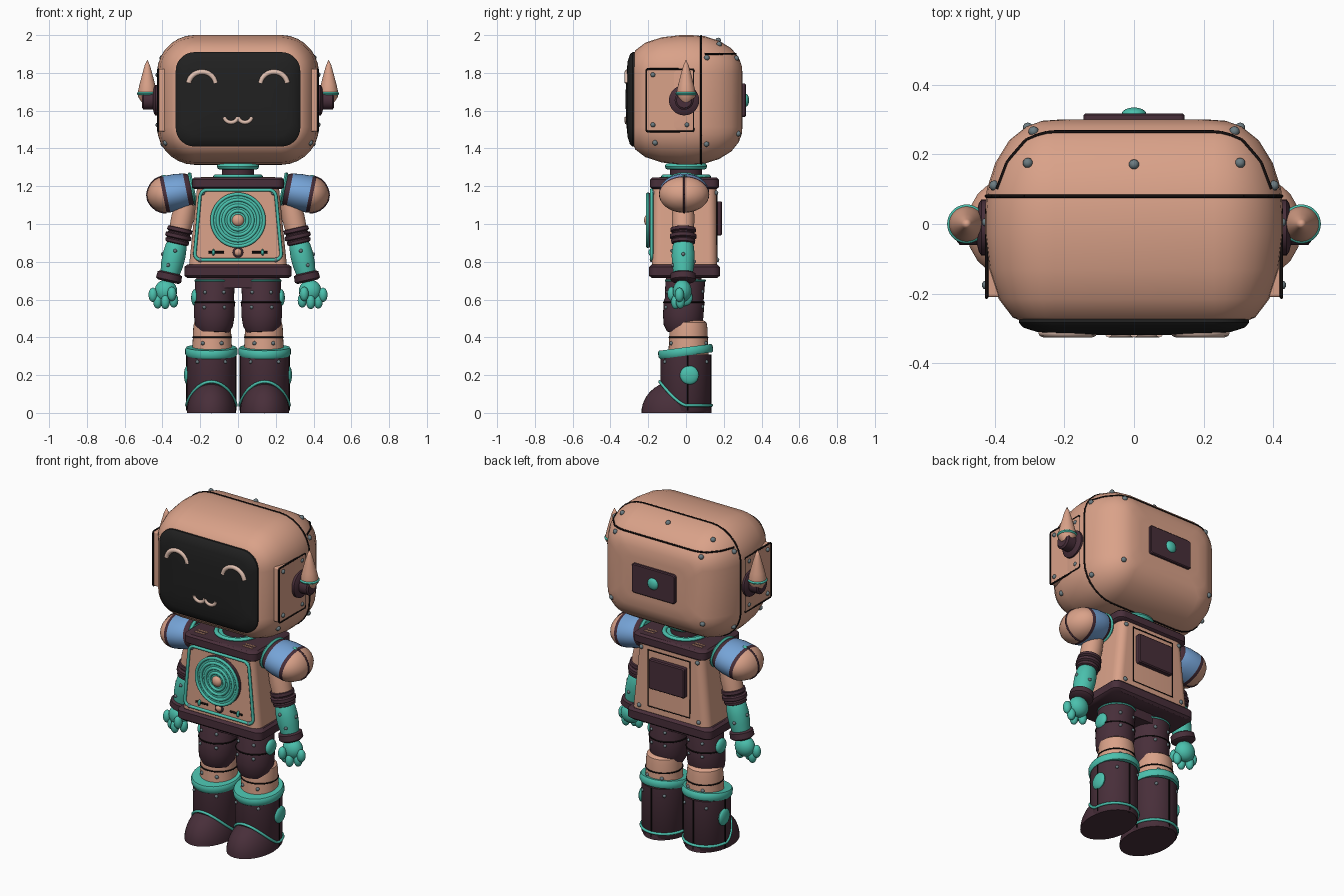
import bpy, bmesh
from math import sin, cos, pi, radians
from mathutils import Vector
from mathutils.bvhtree import BVHTree

if "Cube" in bpy.data.objects:
    bpy.data.objects.remove(bpy.data.objects["Cube"])


def material(name, *rgb):
    m = bpy.data.materials.new(name)
    m.use_nodes = True
    m.diffuse_color = (*rgb, 1)
    m.node_tree.nodes["Principled BSDF"].inputs["Base Color"].default_value = (*rgb, 1)
    return m


COPPER = material("copper", .70, .36, .25)
PLUM = material("plum", .065, .028, .042)
TEAL = material("teal", .07, .53, .42)
BLACK = material("screen black", .015, .015, .015)
BLUE = material("blue", .18, .37, .68)
CREAM = material("cream", .74, .52, .43)
STEEL = material("steel", .15, .2, .22)
SEAM = material("seam", .006, .004, .004)


def finish(name, bm, mats):
    bmesh.ops.remove_doubles(bm, verts=bm.verts, dist=1e-5)
    bmesh.ops.recalc_face_normals(bm, faces=bm.faces)
    me = bpy.data.meshes.new(name)
    bm.to_mesh(me)
    bm.free()
    for m in mats:
        me.materials.append(m)
    me.shade_smooth()
    me.set_sharp_from_angle(angle=radians(38))
    ob = bpy.data.objects.new(name, me)
    bpy.context.collection.objects.link(ob)
    return ob


def skin(name, rings, mats):
    """Bridge rings of points; one material, or one per band."""
    bm = bmesh.new()
    loops = [[bm.verts.new(p) for p in ring] for ring in rings]
    n = len(loops[0])
    for k, (a, b) in enumerate(zip(loops, loops[1:])):
        for i in range(n):
            f = bm.faces.new((a[i], a[(i + 1) % n], b[(i + 1) % n], b[i]))
            f.material_index = k if len(mats) > 1 else 0
    bm.faces.new(loops[0])
    bm.faces.new(loops[-1]).material_index = len(mats) - 1
    return finish(name, bm, mats)


def lathe(name, rows, origin, axis, *mats, su=1, sv=1, seg=36):
    """Turn (radius, distance) rows round an axis."""
    d = Vector(axis).normalized()
    v = Vector((0, 0, 1)) if abs(d.y) > .9 else Vector((0, 1, 0))
    u = v.cross(d).normalized()
    v = d.cross(u)
    turn = [2 * pi * i / seg for i in range(seg)]
    return skin(name, [[Vector(origin) + d * t + u * (r * su * cos(a)) + v * (r * sv * sin(a))
                        for a in turn] for r, t in rows], mats)


def rounded(a, b, r, n=7):
    return [(sx * (a - r) + r * cos(q + i * pi / 2 / n), sy * (b - r) + r * sin(q + i * pi / 2 / n))
            for sx, sy, q in ((1, 1, 0), (-1, 1, pi / 2), (-1, -1, pi), (1, -1, 1.5 * pi))
            for i in range(n + 1)]


def loft(name, rows, axis, centre, mat):
    """Stack rounded rectangles (half a, half b, radius, position) along an axis."""
    c = Vector(centre)
    put = {"x": lambda a, b, t: (t, a, b), "y": lambda a, b, t: (a, t, b), "z": lambda a, b, t: (a, b, t)}[axis]
    return skin(name, [[c + Vector(put(a, b, t)) for a, b in rounded(*row[:3])
                        for t in row[3:]] for row in rows], [mat])


def tube(name, lines, r, mat, closed=False):
    cu = bpy.data.curves.new(name, "CURVE")
    cu.dimensions = "3D"
    cu.bevel_depth, cu.bevel_resolution, cu.use_fill_caps = r, 2, True
    for line in lines:
        sp = cu.splines.new("POLY")
        sp.points.add(len(line) - 1)
        for p, co in zip(sp.points, line):
            p.co = (*co, 1)
        sp.use_cyclic_u = closed
    cu.materials.append(mat)
    ob = bpy.data.objects.new(name, cu)
    bpy.context.collection.objects.link(ob)
    return ob


def seam(name, ob, co, normal, keep=lambda p: True, r=.004, mat=SEAM):
    """Draw a thin line where a plane cuts a part."""
    bm = bmesh.new()
    bm.from_mesh(ob.data)
    cut = bmesh.ops.bisect_plane(bm, geom=bm.verts[:] + bm.edges[:] + bm.faces[:],
                                 plane_co=co, plane_no=normal)["geom_cut"]
    lines = [[v.co.copy() for v in e.verts] for e in cut if isinstance(e, bmesh.types.BMEdge)]
    bm.free()
    tube(name, [l for l in lines if keep((l[0] + l[1]) / 2)], r, mat)


def rivets(name, ob, points, r=.013, mat=STEEL):
    tree = BVHTree.FromPolygons([v.co for v in ob.data.vertices], [p.vertices for p in ob.data.polygons])
    bm = bmesh.new()
    for p in points:
        ball = bmesh.ops.create_icosphere(bm, subdivisions=2, radius=r)["verts"]
        bmesh.ops.translate(bm, verts=ball, vec=tree.find_nearest(Vector(p))[0])
    finish(name, bm, [mat])


def blob(name, centre, size, mat, axis=(0, 0, 1)):
    rows = [(cos(a), size[2] * sin(a)) for a in (pi * (i / 12 - .5) for i in range(13))]
    return lathe(name, rows, centre, axis, mat, su=size[0], sv=size[1], seg=24)


def ring(name, centre, axis, R, r, mat, sv=1):
    rows = [(R + r * cos(a), r * sin(a)) for a in (2 * pi * i / 10 for i in range(11))]
    return lathe(name, [(R - r, 0)] + rows + [(R - r, 0)], centre, axis, mat, sv=sv)


# Head shell, with its inset growing to front and back
profile = ((.11, -.28), (.08, -.268), (.04, -.215), (.012, -.13), (0, -.03), (0, .03), (.006, .1),
           (.03, .175), (.07, .24), (.12, .28), (.165, .296), (.22, .3))
head = loft("head", [(.428 - d, .343 - d, max(.07, .2 - d), y) for d, y in profile], "y", (0, 0, 1.657), COPPER)
seam("head_ring_seam", head, (0, .08, 0), (0, 1, 0), r=.005)
seam("head_rear_seam", head, (0, 0, 1.9), (0, 0, 1), lambda p: p.y > .08, r=.005)
spots = [(0, .18, 2)]
for s in (1, -1):
    spots += [(s * x, y, z) for x, y, z in ((.31, .18, 1.96), (.29, .27, 1.88), (.4, .11, 1.88),
                                            (.4, .11, 1.42), (.3, .27, 1.48), (.4, -.17, 1.42))]
rivets("head_rivets", head, spots, .015)

# Face screen, eyes and mouth
loft("face_screen", [(.33 - d, .25 - d, .1 - d * .3, y) for d, y in
                     ((0, -.25), (0, -.283), (.012, -.297), (.05, -.309), (.12, -.316), (.2, -.319))],
     "y", (0, 0, 1.66), BLACK)
arc = [radians(8 + 164 * i / 14) for i in range(15)]
tube("eyes", [[(x + .072 * cos(a), -.311, 1.737 + .068 * sin(a)) for a in arc] for x in (-.19, .19)], .014, CREAM)
tube("mouth", [[(x + .036 * cos(a), -.314, 1.57 - .032 * sin(a)) for a in arc] for x in (-.037, .037)], .011, CREAM)

# Rear head plate and button
loft("head_back_plate", [(.145, .088, .015, .28), (.145, .088, .015, .312), (.14, .083, .012, .317)],
     "y", (0, 0, 1.655), PLUM)
blob("head_back_button", (0, .316, 1.655), (.035, .035, .018), TEAL, (0, 1, 0))

# Neck
lathe("neck", [(.085, 1.23), (.085, 1.33)], (0, 0, 0), (0, 0, 1), PLUM)
ring("neck_upper_ring", (0, 0, 1.305), (0, 0, 1), .095, .017, TEAL)
ring("neck_lower_ring", (0, 0, 1.25), (0, 0, 1), .12, .012, TEAL)

# Torso, collar and belt
mid = (0, -.008, 0)
torso = loft("torso", [(.262, .172, .045, .75), (.215, .168, .045, 1.21)], "z", mid, COPPER)
loft("collar", [(.232, .17, .04, 1.185), (.243, .182, .04, 1.195), (.243, .182, .04, 1.235), (.232, .17, .04, 1.246)],
     "z", mid, PLUM)
loft("belt", [(.27, .175, .04, .715), (.284, .188, .04, .727), (.284, .188, .04, .772), (.27, .175, .04, .785)],
     "z", mid, PLUM)
for k, (x, y) in enumerate(((x, y) for x in (-.16, .16) for y in (-.135, -.11, .095, .12))):
    loft(f"collar_vent_{k}", [(.035, .006, .005, 1.243), (.035, .006, .005, 1.25)], "z", (x, y, 0), COPPER)
rivets("torso_rivets", torso, [(s * x, y, z) for s in (1, -1) for y in (-.18, .165)
                               for x, z in ((.2, .81), (.19, 1.165))])

# Chest frame, narrowing upward
tube("chest_frame", [[(a * (1 - .42 * b), -.182, .995 + b) for a, b in rounded(.215, .185, .035)]], .009, TEAL, True)

# Chest speaker
front = (0, -1, 0)
lathe("speaker", [(.145, .165), (.145, .195), (.138, .2)], (0, 0, 1.02), front, PLUM)
for k, R in enumerate((.138, .108, .078, .05)):
    ring(f"speaker_ring_{k}", (0, -.202, 1.02), front, R, .009, TEAL)
blob("speaker_centre", (0, -.2, 1.02), (.032, .032, .022), COPPER, front)

# Chest controls
for s in (1, -1):
    tube("slider_slot", [[(s * .075, -.181, .85), (s * .155, -.181, .85)]], .006, SEAM)
    blob("slider_knob", (s * .13, -.185, .85), (.008, .018, .014), TEAL, front)
ring("chest_button_rim", (0, -.181, .85), front, .022, .006, PLUM)
blob("chest_button", (0, -.181, .85), (.021, .021, .018), COPPER, front)

# Back panel
loft("back_panel", [(.12, .09, .01, .15), (.12, .09, .01, .185), (.114, .084, .008, .191)], "y", (0, 0, 1.03), PLUM)
tube("back_seam", [[(x, .163, z) for x, z in ((.14, .82), (.14, 1.16), (-.14, 1.16), (-.14, .82))]], .004, SEAM, True)

# Hips
loft("hips", [(.19, .09, .06, .66), (.19, .09, .06, .73)], "z", mid, PLUM)

for s, side in ((1, "left"), (-1, "right")):
    out = (s, 0, 0)

    # Side plate of the head
    plate = loft(side + "_side_plate", [(.125, .165, .008, s * .375), (.125, .165, .008, s * .424)],
                 "x", (0, -.085, 1.655), COPPER)
    tube(side + "_plate_seam", [[(s * .423, -.085 + a, 1.655 + b) for a, b in rounded(.125, .165, .008)]],
         .005, SEAM, True)
    rivets(side + "_plate_rivets", plate, [(s * .43, y, z) for y in (-.175, .005) for z in (1.525, 1.79)])

    # Ear pod and horn
    lathe(side + "_ear_pod", [(.08, .41), (.08, .438), (.07, .445), (.05, .45), (.05, .5), (.04, .508)],
          (0, -.01, 1.655), out, PLUM)
    lathe(side + "_horn", [(.03, 1.645), (.05, 1.675), (.05, 1.7), (.041, 1.74), (.028, 1.79), (.014, 1.84), (0, 1.87)],
          (s * .48, 0, 0), (0, 0, 1), COPPER)
    ring(side + "_horn_ring", (s * .48, 0, 1.69), (0, 0, 1), .048, .008, TEAL)

    # Shoulder pad, banded along its sloping axis
    slope, root = (s, 0, -.2), (s * .24, -.01, 1.185)
    pad = lathe(side + "_shoulder", [(.075, 0), (.085, .015), (.091, .035), (.097, .08), (.098, .14), (.096, .16),
                                     (.088, .185), (.072, .21), (.045, .232), (.02, .242), (0, .245)],
                root, slope, PLUM, PLUM, BLUE, BLUE, PLUM, *[COPPER] * 5, sv=1.36)
    ring(side + "_shoulder_ring", root, slope, .08, .01, TEAL, 1.3)
    seam(side + "_shoulder_seam", pad, (0, -.01, 0), (0, 1, 0), lambda p: p.x * s > .38, .005, PLUM)
    blob(side + "_shoulder_button", (s * .39, -.01, 1.247), (.018, .018, .012), TEAL)

    # Arm, all along one line
    down, top = (s * .22, 0, -.975), (s * .285, -.015, 1.07)
    lathe(side + "_upper_arm", [(.055, -.04), (.06, .04), (.056, .13)], top, down, COPPER)
    lathe(side + "_elbow", [(.05, .09), (.066, .095), (.068, .112), (.058, .118), (.058, .124), (.07, .13), (.07, .148),
                            (.058, .154), (.064, .16), (.062, .175), (.05, .18)], top, down, PLUM)
    forearm = lathe(side + "_forearm", [(.05, .175), (.056, .19), (.061, .24), (.059, .29), (.05, .35)], top, down, TEAL)
    lathe(side + "_cuff", [(.052, .335), (.066, .342), (.068, .375), (.055, .385)], top, down, PLUM)
    rivets(side + "_forearm_rivets", forearm, [(s * x, y, z) for x, y, z in
                                               ((.33, -.1, .86), (.38, -.1, .78), (.45, -.01, .85), (.36, .1, .8))], .01)

    # Hand
    blob(side + "_palm", (s * .382, -.02, .645), (.06, .05, .06), TEAL)
    for k, (x, y, z) in enumerate(((.34, -.035, .595), (.385, -.055, .587), (.425, -.03, .59), (.45, -.035, .625),
                                   (.35, -.075, .63))):
        blob(f"{side}_finger_{k}", (s * x, y, z), (.024, .024, .038), TEAL)

    # Thigh
    hip = (s * .122, -.003, .71)
    thigh = lathe(side + "_thigh", [(.1, 0), (.105, .01), (.103, .11), (.108, .125), (.107, .2), (.1, .25), (.08, .285)],
                  hip, (s * .02, -.06, -1), PLUM)
    ring(side + "_hip_ring", (s * .122, -.003, .7), (0, 0, 1), .103, .006, TEAL)
    seam(side + "_thigh_seam", thigh, (0, 0, .585), (0, 0, 1))
    blob(side + "_hip_disc", (s * .228, -.01, .61), (.045, .045, .02), TEAL, out)
    rivets(side + "_thigh_rivets", thigh, [(s * x, y, z) for x in (.065, .185) for y in (-.12, .12) for z in (.56, .64)], .01)

    # Shin
    shin = lathe(side + "_shin", [(.08, .49), (.096, .478), (.1, .45), (.102, .4), (.107, .3)],
                 (s * .137, .013, 0), (0, 0, 1), COPPER)
    seam(side + "_shin_seam", shin, (0, 0, .4), (0, 0, 1))
    rivets(side + "_shin_rivets", shin, [(s * (.137 + dx), y, .37) for dx in (-.06, .06) for y in (-.1, .13)], .011)

    # Boot with tilted rim and domed toe
    cx = s * .141
    boot = lathe(side + "_boot", [(.122, 0), (.13, .012), (.13, .31)], (cx, -.002, 0), (0, 0, 1), PLUM, sv=1.03)
    lathe(side + "_boot_rim", [(.11, -.022), (.133, -.022), (.139, -.012), (.139, .012), (.133, .022), (.11, .022)],
          (cx, -.002, .325), (0, -.13, 1), TEAL, sv=1.05)
    lathe(side + "_toe", [(cos(a), .17 * sin(a)) for a in (pi / 2 * i / 12 for i in range(13))],
          (cx, -.05, 0), (0, 0, 1), PLUM, su=.13, sv=.186)
    around = [2 * pi * i / 48 for i in range(48)]
    tube(side + "_toe_piping", [[(cx + .131 * sin(a), -.002 - .137 * cos(a), .04 + .125 * max(0, cos(a)) ** 1.4)
                                 for a in around]], .008, TEAL, True)
    seam(side + "_boot_side_seam", boot, (0, .01, 0), (0, 1, 0), lambda p: p.z > .04)
    seam(side + "_boot_back_seam", boot, (cx, 0, 0), (1, 0, 0), lambda p: p.y > .05)
    blob(side + "_boot_disc", (s * .268, .018, .2), (.05, .05, .018), TEAL, out)
    rivets(side + "_boot_rivets", boot, [(cx + dx, y, .27) for dx in (-.08, .08) for y in (-.12, .12)], .01)
